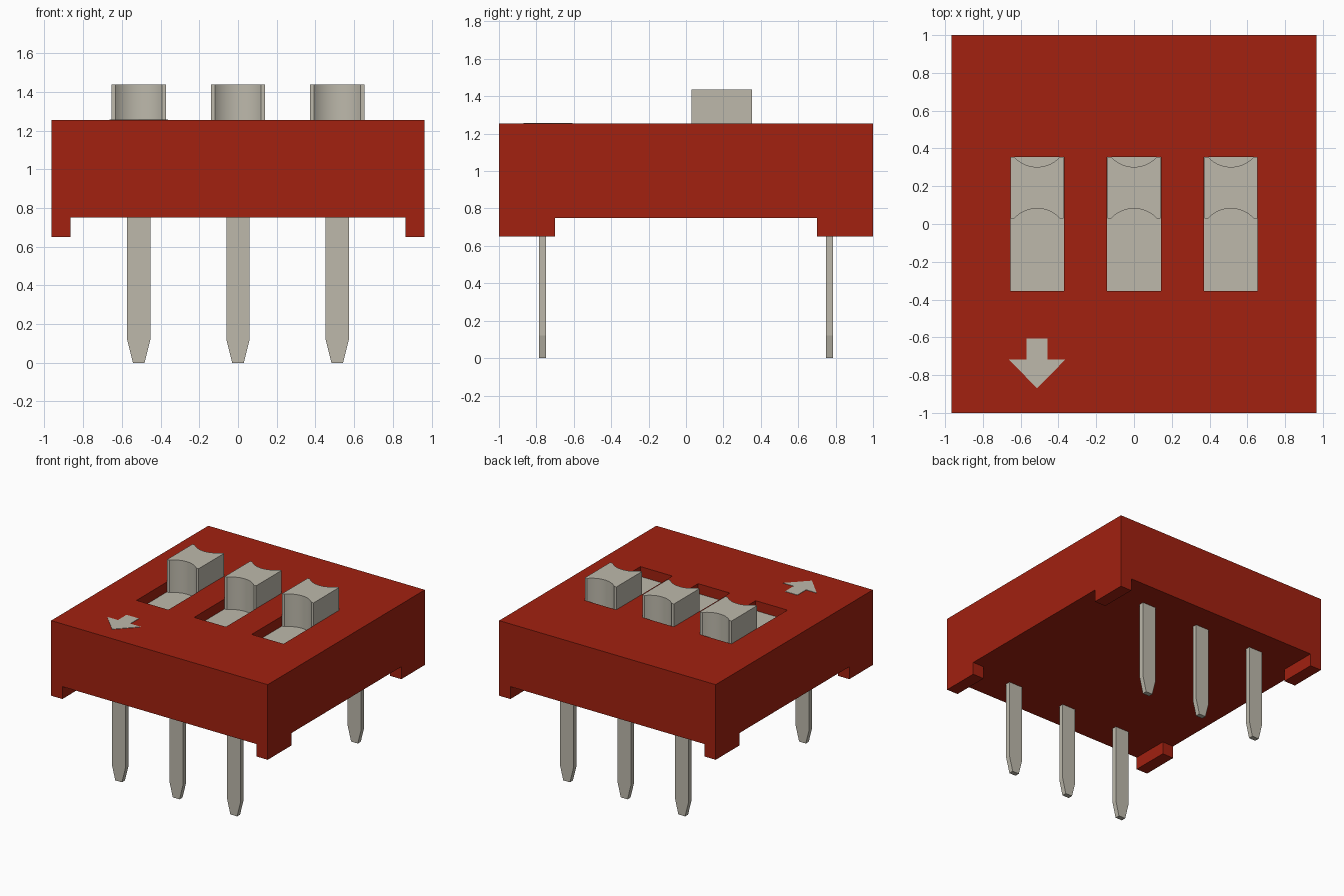
import bpy, bmesh, math

if "Cube" in bpy.data.objects:
    bpy.data.objects.remove(bpy.data.objects["Cube"], do_unlink=True)


def material(name, rgb):
    m = bpy.data.materials.new(name)
    m.use_nodes = True
    m.diffuse_color = (*rgb, 1)
    m.node_tree.nodes["Principled BSDF"].inputs["Base Color"].default_value = (*rgb, 1)
    return m


RED = material("red plastic", (0.36, 0.015, 0.005))
GREY = material("warm grey", (0.51, 0.485, 0.41))


def extrude(name, outline, mat, low, high, flat="XY"):
    """Prism from an outline: in XY it rises along z, in XZ it runs along y."""
    bm = bmesh.new()
    place = (lambda u, v: (u, v, low)) if flat == "XY" else (lambda u, v: (u, low, v))
    step = (0, 0, high - low) if flat == "XY" else (0, high - low, 0)
    face = bm.faces.new([bm.verts.new(place(u, v)) for u, v in outline])
    new = bmesh.ops.extrude_face_region(bm, geom=[face])["geom"]
    bmesh.ops.translate(bm, vec=step, verts=[g for g in new if isinstance(g, bmesh.types.BMVert)])
    bmesh.ops.recalc_face_normals(bm, faces=bm.faces)
    mesh = bpy.data.meshes.new(name)
    bm.to_mesh(mesh)
    bm.free()
    mesh.materials.append(mat)
    ob = bpy.data.objects.new(name, mesh)
    bpy.context.collection.objects.link(ob)
    return ob


def rect(x0, x1, y0, y1):
    return [(x0, y0), (x1, y0), (x1, y1), (x0, y1)]


def select_only(ob):
    bpy.ops.object.select_all(action='DESELECT')
    ob.select_set(True)
    bpy.context.view_layer.objects.active = ob


def cut(ob, cutter):
    mod = ob.modifiers.new("cut", 'BOOLEAN')
    mod.operation = 'DIFFERENCE'
    mod.solver = 'EXACT'
    mod.object = cutter
    select_only(ob)
    bpy.ops.object.modifier_apply(modifier=mod.name)
    bpy.data.objects.remove(cutter, do_unlink=True)


HALF_X, HALF_Y = 0.965, 1.0
BASE, UNDERSIDE, TOP = 0.65, 0.75, 1.255
FLOOR, KNOB_TOP = 1.175, 1.437
COLUMNS = {"left": 0.513, "middle": 0.0, "right": -0.513}
SLOT_X, SLOT_Y = 0.142, 0.356

# Housing, hollowed underneath so that four corner feet remain
body = extrude("housing", rect(-HALF_X, HALF_X, -HALF_Y, HALF_Y), RED, BASE, TOP)
cut(body, extrude("foot_gap_sides", rect(-1.2, 1.2, -0.7, 0.7), RED, 0.5, UNDERSIDE))
cut(body, extrude("foot_gap_ends", rect(-0.865, 0.865, -1.2, 1.2), RED, 0.5, UNDERSIDE))

# Knob outline: scooped front and back with narrow flat lips
CHORD, DEPTH = 0.12, 0.052
RADIUS = (CHORD ** 2 + DEPTH ** 2) / (2 * DEPTH)
SWEEP = math.asin(CHORD / RADIUS)


def scoop(cx, y, inward, segments=16):
    angles = [SWEEP * (2 * i / segments - 1) for i in range(segments + 1)]
    return [(cx + RADIUS * math.sin(a),
             y + inward * (DEPTH - RADIUS * (1 - math.cos(a)))) for a in angles]


for side, cx in COLUMNS.items():
    # Slot with a grey slider floor
    slot = rect(cx - SLOT_X, cx + SLOT_X, -SLOT_Y, SLOT_Y)
    cut(body, extrude("slot_cutter", slot, RED, FLOOR - 0.02, TOP + 0.2))
    extrude(f"slider_floor_{side}", slot, GREY, FLOOR - 0.02, FLOOR)

    # Switch knob at the back of the slot
    y0, y1, w = 0.03, 0.354, 0.14
    outline = ([(cx - w, y0)] + scoop(cx, y0, 1) + [(cx + w, y0), (cx + w, y1)]
               + scoop(cx, y1, -1)[::-1] + [(cx - w, y1)])
    knob = extrude(f"switch_knob_{side}", outline, GREY, FLOOR, KNOB_TOP)
    select_only(knob)
    bpy.ops.object.shade_smooth_by_angle(angle=math.radians(25))

    # Flat pins with tapered tips, front and back rows
    pin = [(cx - 0.03, 0), (cx + 0.03, 0), (cx + 0.06, 0.12),
           (cx + 0.06, 0.77), (cx - 0.06, 0.77), (cx - 0.06, 0.12)]
    for row, y in (("front", -0.768), ("back", 0.768)):
        extrude(f"pin_{row}_{side}", pin, GREY, y - 0.019, y + 0.019, "XZ")

# Direction arrow on the top face
ax = COLUMNS["right"]
arrow = [(ax, -0.87), (ax + 0.15, -0.717), (ax + 0.055, -0.717), (ax + 0.055, -0.607),
         (ax - 0.055, -0.607), (ax - 0.055, -0.717), (ax - 0.15, -0.717)]
extrude("direction_arrow", arrow, GREY, TOP - 0.002, TOP + 0.003)
